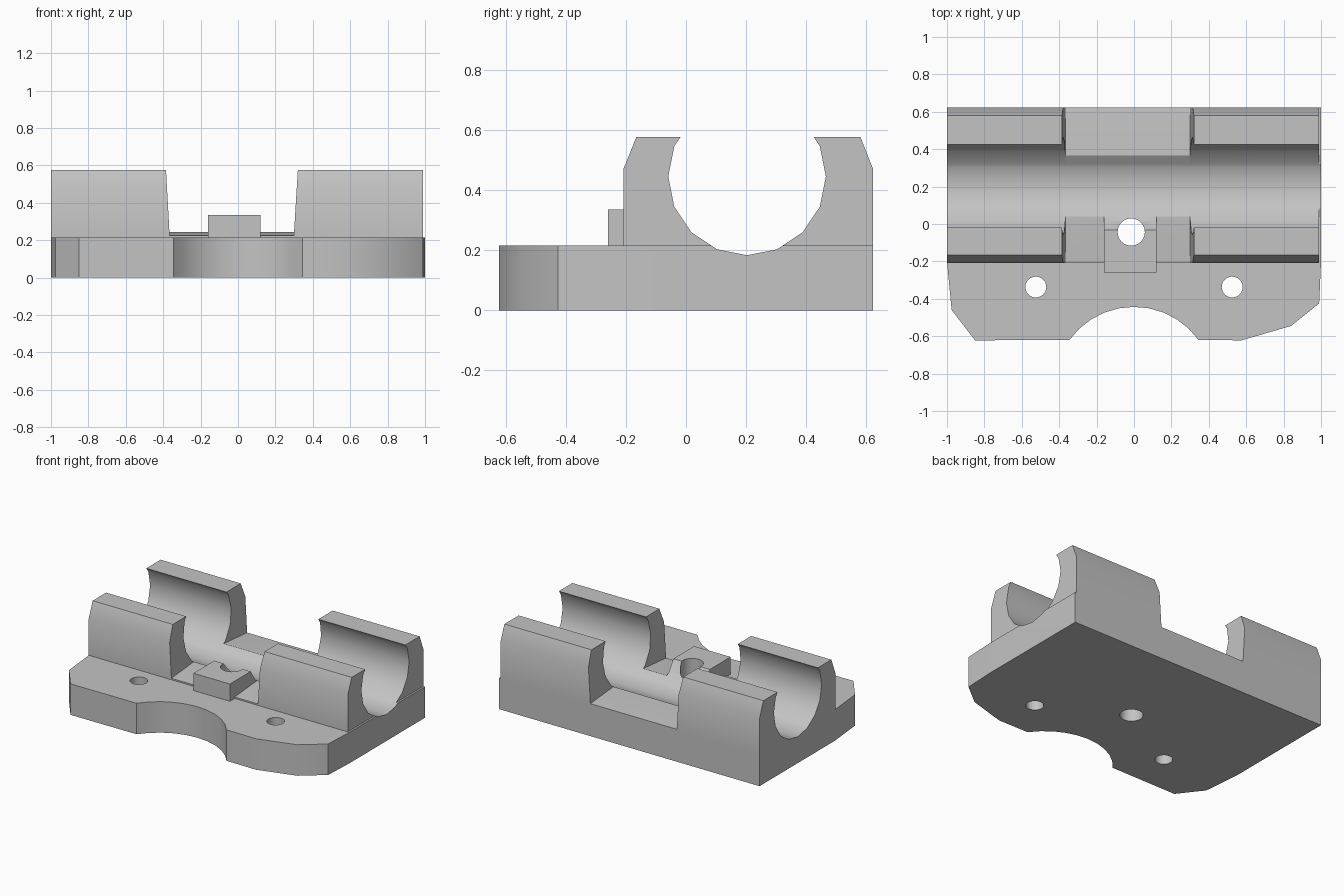
import bpy, bmesh, math
from mathutils import Vector

if "Cube" in bpy.data.objects:
    bpy.data.objects.remove(bpy.data.objects["Cube"])

grey = bpy.data.materials.new("plain grey")
grey.use_nodes = True
colour = (0.55, 0.55, 0.55, 1)
grey.diffuse_color = colour
grey.node_tree.nodes["Principled BSDF"].inputs["Base Color"].default_value = colour


def prism(name, points, sweep):
    """Extrude a closed loop of 3D points along a vector."""
    bm = bmesh.new()
    face = bm.faces.new([bm.verts.new(p) for p in points])
    result = bmesh.ops.extrude_face_region(bm, geom=[face])
    moved = [g for g in result["geom"] if isinstance(g, bmesh.types.BMVert)]
    bmesh.ops.translate(bm, verts=moved, vec=Vector(sweep))
    bmesh.ops.recalc_face_normals(bm, faces=bm.faces[:])
    mesh = bpy.data.meshes.new(name)
    bm.to_mesh(mesh)
    bm.free()
    mesh.materials.append(grey)
    obj = bpy.data.objects.new(name, mesh)
    bpy.context.collection.objects.link(obj)
    return obj


def along_x(name, profile, x0, x1):
    return prism(name, [(x0, y, z) for y, z in profile], (x1 - x0, 0, 0))


def circle(cx, cy, radius, count):
    return [(cx + radius * math.cos(math.tau * i / count),
             cy + radius * math.sin(math.tau * i / count)) for i in range(count)]


def hole(name, x, y, radius):
    ring = circle(x, y, radius, 24)
    return prism(name, [(px, py, -0.2) for px, py in ring], (0, 0, 1))


# Cutters: the lengthwise tube channel and the three bolt holes
channel = along_x("channel_cutter", circle(0.203, 0.445, 0.262, 16), -1.2, 1.2)
centre_hole = hole("centre_hole_cutter", -0.015, -0.043, 0.073)
bolt_holes = [hole("bolt_hole_cutter", s * 0.525, -0.337, 0.056) for s in (-1, 1)]

# Base plate with a scalloped front edge and trimmed corners
R, CY = 0.425, -0.868
half = math.asin(0.345 / R)
scallop = [(R * math.sin(a), CY + R * math.cos(a))
           for a in (half * (i / 5 - 1) for i in range(11))]
outline = [(-1, 0.622), (-1, -0.2), (-0.975, -0.46), (-0.85, -0.622)] + scallop + [
    (0.575, -0.622), (0.84, -0.545), (0.99, -0.425), (1, -0.2), (1, 0.622)]
base = prism("base_plate", [(x, y, 0) for x, y in outline], (0, 0, 0.215))

# Tube clips, tapering towards the top on their inner ends
clip_profile = [(-0.208, 0.215), (-0.208, 0.47), (-0.165, 0.577),
                (0.58, 0.577), (0.622, 0.47), (0.622, 0.215)]
clips = []
for name, outer, inner, taper in (("right_clip", -1, -0.365, -0.02),
                                  ("left_clip", 0.988, 0.298, 0.022)):
    clip = along_x(name, clip_profile, outer, inner)
    for v in clip.data.vertices:
        if abs(v.co.x - inner) < 0.001:
            v.co.x += taper * (v.co.z - 0.215) / 0.362
    clips.append(clip)

# Low saddle between the clips, sloping gently outwards
saddle_profile = [(-0.208, 0.215), (-0.208, 0.225), (0.035, 0.245),
                  (0.371, 0.245), (0.622, 0.225), (0.622, 0.215)]
saddle = along_x("saddle", saddle_profile, -0.37, 0.302)

# Raised boss around the centre hole
boss_profile = [(-0.26, 0.215), (-0.26, 0.335), (0.1, 0.335), (0.1, 0.215)]
boss = along_x("centre_boss", boss_profile, -0.16, 0.12)

# Cut the channel and holes, then shade
jobs = [(base, [channel, centre_hole] + bolt_holes),
        (saddle, [channel, centre_hole]), (boss, [channel, centre_hole])]
jobs += [(clip, [channel]) for clip in clips]
for obj, cutters in jobs:
    bpy.ops.object.select_all(action="DESELECT")
    obj.select_set(True)
    bpy.context.view_layer.objects.active = obj
    for cutter in cutters:
        mod = obj.modifiers.new("cut", "BOOLEAN")
        mod.operation = "DIFFERENCE"
        mod.solver = "EXACT"
        mod.object = cutter
        bpy.ops.object.modifier_apply(modifier=mod.name)
    bpy.ops.object.shade_smooth_by_angle(angle=math.radians(30))

for cutter in [channel, centre_hole] + bolt_holes:
    bpy.data.objects.remove(cutter)
